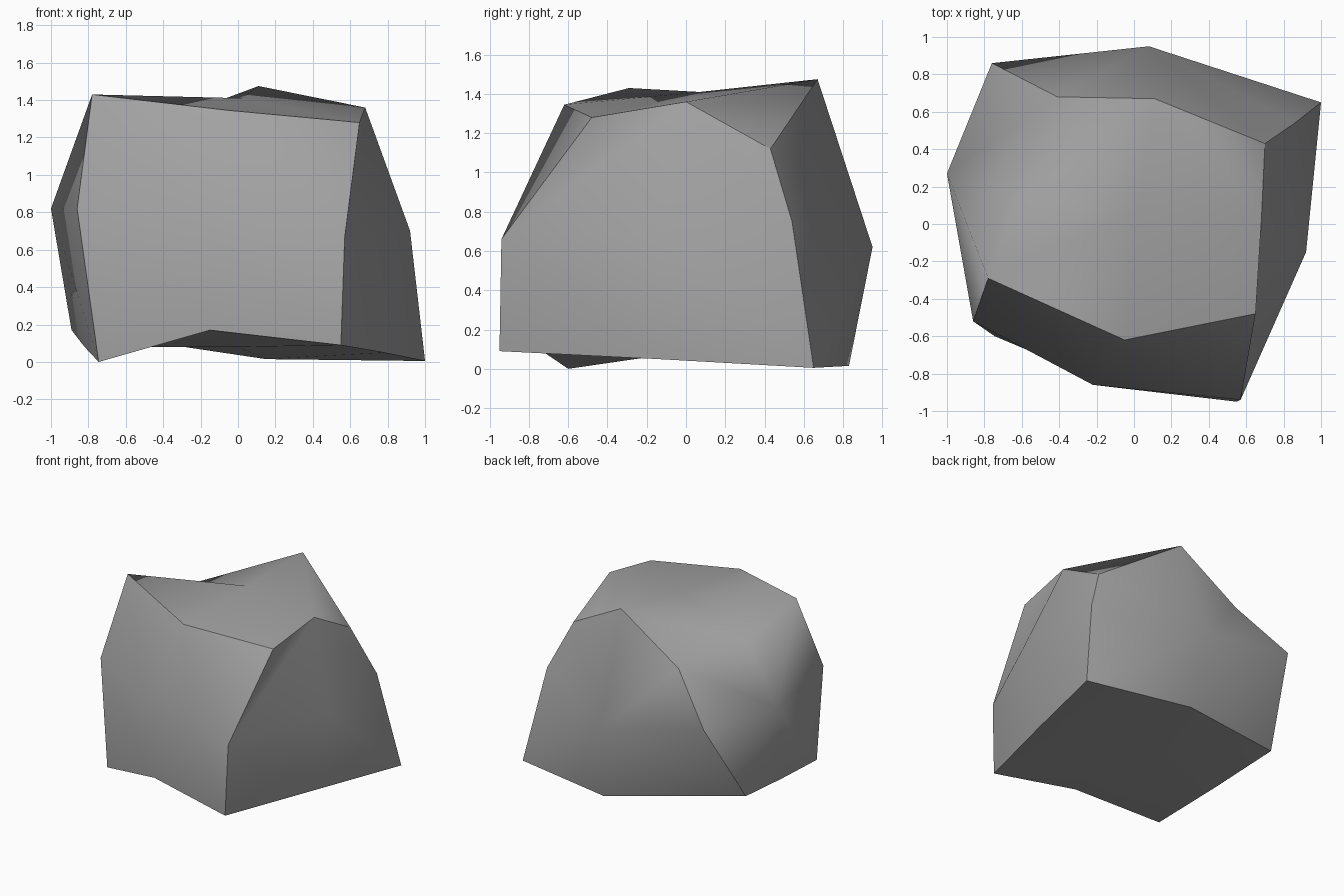
import bpy
import bmesh
from mathutils import Vector

default_cube = bpy.data.objects.get("Cube")
if default_cube:
    bpy.data.objects.remove(default_cube, do_unlink=True)

# One flat stone colour
stone = bpy.data.materials.new("stone_grey")
stone.use_nodes = True
grey = (0.36, 0.36, 0.36, 1)
stone.diffuse_color = grey
shader = next(n for n in stone.node_tree.nodes if n.type == "BSDF_PRINCIPLED")
shader.inputs["Base Color"].default_value = grey
shader.inputs["Roughness"].default_value = 0.9

# Hewn control points, by layer; each row runs left, centre, right in x
base_layer = {
    "front": [(-.745, -.6, 0), (-.15, -.85, .17), (.55, -.95, .09)],
    "middle": [(-.82, -.05, .08), (0, -.08, .08), (.78, -.15, .05)],
    "back": [(-.89, .51, .17), (.15, .83, .015), (1, .65, .005)],
}
waist_layer = {
    "front": [(-.86, -.52, .82), (-.22, -.86, .75), (.57, -.94, .66)],
    "middle": [(-1, .27, .82), (0, 0, .7), (.92, -.15, .7)],
    "back": [(-.76, .86, .8), (.08, .95, .62), (.86, .54, .75)],
}
crown_layer = {
    "front": [(-.78, -.29, 1.43), (-.05, -.62, 1.345), (.65, -.48, 1.28)],
    "middle": [(-.63, .13, 1.2), (.02, .07, 1.41), (.68, 0, 1.36)],
    "back": [(-.41, .68, 1.135), (.11, .67, 1.475), (.7, .43, 1.12)],
}
layers = [base_layer, waist_layer, crown_layer]
row_names = ["front", "middle", "back"]

# Block out the boulder as a cube divided once, then push the points into place
bm = bmesh.new()
bmesh.ops.create_cube(bm, size=2)
bmesh.ops.subdivide_edges(bm, edges=bm.edges[:], cuts=1, use_grid_fill=True)
points = {}
grid = {}
for vert in bm.verts:
    grid[vert] = tuple(round(c) for c in vert.co)
    column, row, level = (c + 1 for c in grid[vert])
    points[row_names[row], column, level] = vert
    vert.co = Vector(layers[level][row_names[row]][column])

# Fold the crooked facets along their ridges and hollows
left, centre, right = range(3)
base, waist, crown = range(3)
folds = [
    # crown
    (("back", centre, crown), ("middle", left, crown)),
    (("back", centre, crown), ("middle", right, crown)),
    (("front", left, crown), ("middle", centre, crown)),
    (("front", right, crown), ("middle", centre, crown)),
    # left side
    (("front", left, crown), ("middle", left, waist)),
    (("back", left, crown), ("middle", left, waist)),
    (("front", left, base), ("middle", left, waist)),
    (("back", left, base), ("middle", left, waist)),
    # back
    (("back", left, crown), ("back", centre, waist)),
    (("back", right, crown), ("back", centre, waist)),
    (("back", left, base), ("back", centre, waist)),
    (("back", right, base), ("back", centre, waist)),
    # front and right side
    (("front", centre, crown), ("front", right, waist)),
    (("middle", right, crown), ("front", right, waist)),
]
for start, end in folds:
    bmesh.ops.connect_verts(bm, verts=[points[start], points[end]])
bmesh.ops.recalc_face_normals(bm, faces=bm.faces[:])


def is_broken_edge(edge):
    """True where two sides of the block meet at a clear angle."""
    a, b = (grid[v] for v in edge.verts)
    shared_sides = sum(p == q and p != 0 for p, q in zip(a, b))
    return shared_sides == 2 and edge.calc_face_angle() > 0.4


# Soft sides with crisp broken edges between them
for face in bm.faces:
    face.smooth = True
for edge in bm.edges:
    edge.smooth = not is_broken_edge(edge)

mesh = bpy.data.meshes.new("boulder")
bm.to_mesh(mesh)
bm.free()
mesh.materials.append(stone)
boulder = bpy.data.objects.new("boulder", mesh)
bpy.context.collection.objects.link(boulder)
